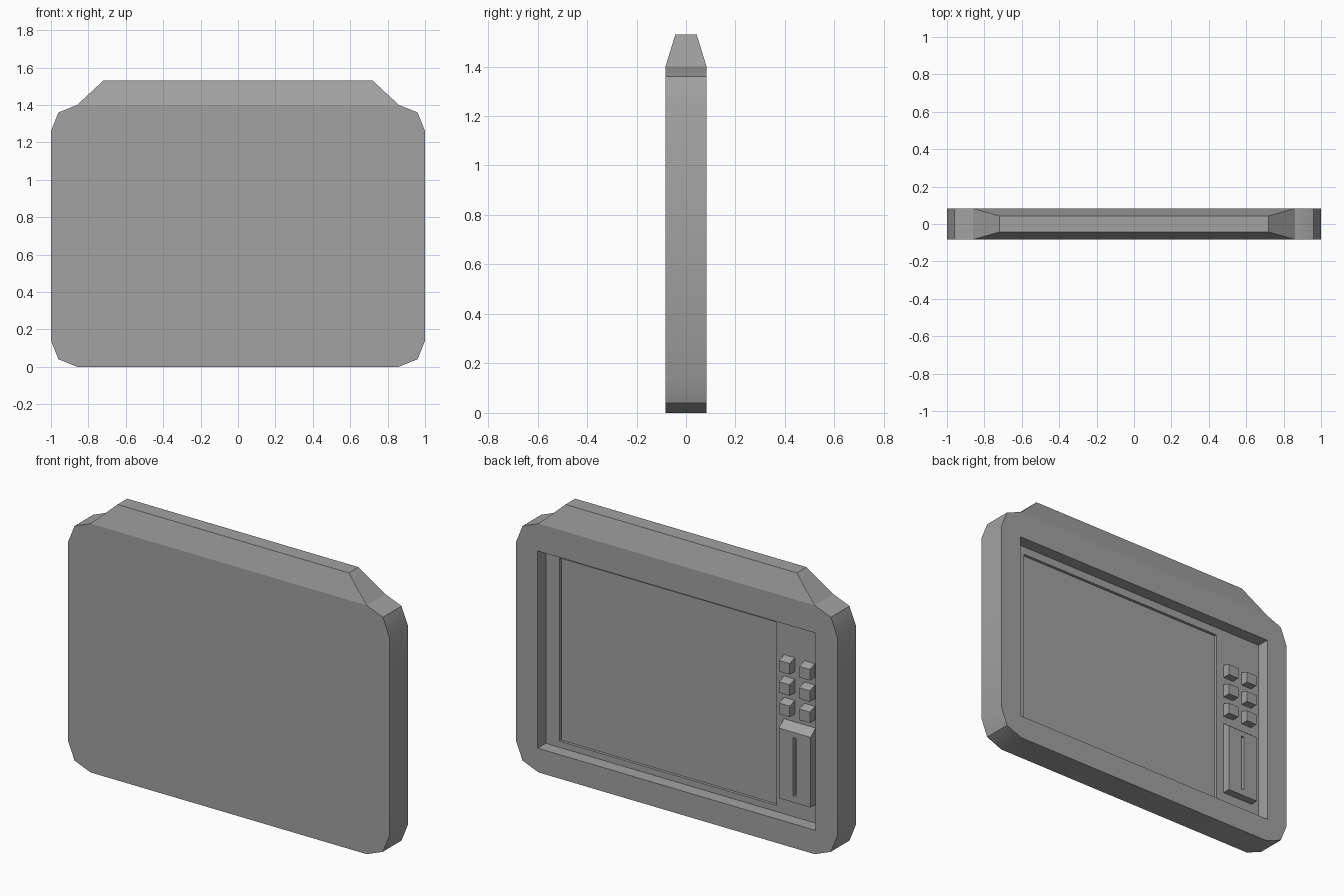
import bpy
import bmesh
import math

if "Cube" in bpy.data.objects:
    bpy.data.objects.remove(bpy.data.objects["Cube"], do_unlink=True)

grey = bpy.data.materials.new("plain grey")
grey.use_nodes = True
colour = (0.36, 0.36, 0.36, 1)
grey.diffuse_color = colour
grey.node_tree.nodes["Principled BSDF"].inputs["Base Color"].default_value = colour

HALF = 0.083      # half the body thickness
FLOOR = 0.011     # floor of the back recess
RAISED = 0.056    # outer face of the controls


def loft(name, loops, cap_start=True):
    """Bridge closed loops of equal length and cap the ends."""
    bm = bmesh.new()
    rings = [[bm.verts.new(p) for p in loop] for loop in loops]
    for a, b in zip(rings, rings[1:]):
        for i in range(len(a)):
            j = (i + 1) % len(a)
            bm.faces.new((a[i], a[j], b[j], b[i]))
    bm.faces.new(rings[-1])
    if cap_start:
        bm.faces.new(rings[0])
    bmesh.ops.recalc_face_normals(bm, faces=bm.faces)
    mesh = bpy.data.meshes.new(name)
    bm.to_mesh(mesh)
    bm.free()
    mesh.materials.append(grey)
    obj = bpy.data.objects.new(name, mesh)
    bpy.context.collection.objects.link(obj)
    return obj


def rect(x0, x1, z0, z1, y):
    return [(x0, y, z0), (x1, y, z0), (x1, y, z1), (x0, y, z1)]


def block(name, x0, x1, z0, z1, y0, y1, slope=0.0):
    """Box along y whose base can rise above its outer face."""
    return loft(name, [rect(x0, x1, z0, z1 + slope, y0), rect(x0, x1, z0, z1, y1)])


def select_only(obj):
    bpy.ops.object.select_all(action="DESELECT")
    obj.select_set(True)
    bpy.context.view_layer.objects.active = obj


def carve(obj, cutter):
    cutter.hide_render = True
    mod = obj.modifiers.new("cut", "BOOLEAN")
    mod.operation = "DIFFERENCE"
    mod.solver = "EXACT"
    mod.object = cutter
    select_only(obj)
    bpy.ops.object.modifier_apply(modifier=mod.name)
    bpy.data.objects.remove(cutter, do_unlink=True)


# Body: slab with rounded corners
half = [(0.86, 0), (0.96, 0.04), (1, 0.14), (1, 1.26), (0.96, 1.36), (0.86, 1.4)]
outline = half + [(-x, z) for x, z in reversed(half)]
body = loft("body", [[(x, y, z) for x, z in outline] for y in (-HALF, HALF)])

# Recess in the back, then the shallow sunken screen
carve(body, block("recess_cutter", -0.865, 0.865, 0.135, 1.245, FLOOR, 0.2))
carve(body, block("screen_cutter", -0.57, 0.78, 0.17, 1.2, FLOOR - 0.016, 0.05))
select_only(body)
bpy.ops.object.shade_smooth_by_angle(angle=math.radians(30))

# Tapered top ridge
ridge = [[(-x, -y, z), (x, -y, z), (x, y, z), (-x, y, z)]
         for x, y, z in ((0.86, HALF, 1.4), (0.72, 0.043, 1.53))]
loft("top_ridge", ridge, cap_start=False)

# Two columns of three buttons
for row in range(3):
    for col in range(2):
        x = -0.652 - 0.126 * col
        z = 0.985 - 0.12 * row
        block(f"button_{row + 1}_{col + 1}", x - 0.033, x + 0.033,
              z - 0.031, z + 0.031, FLOOR, RAISED, 0.015)

# Card reader with a sloping top and a narrow slot
reader = block("card_reader", -0.815, -0.618, 0.24, 0.635, FLOOR, RAISED, 0.035)
carve(reader, block("slot_cutter", -0.725, -0.707, 0.277, 0.605, RAISED - 0.02, 0.1))
